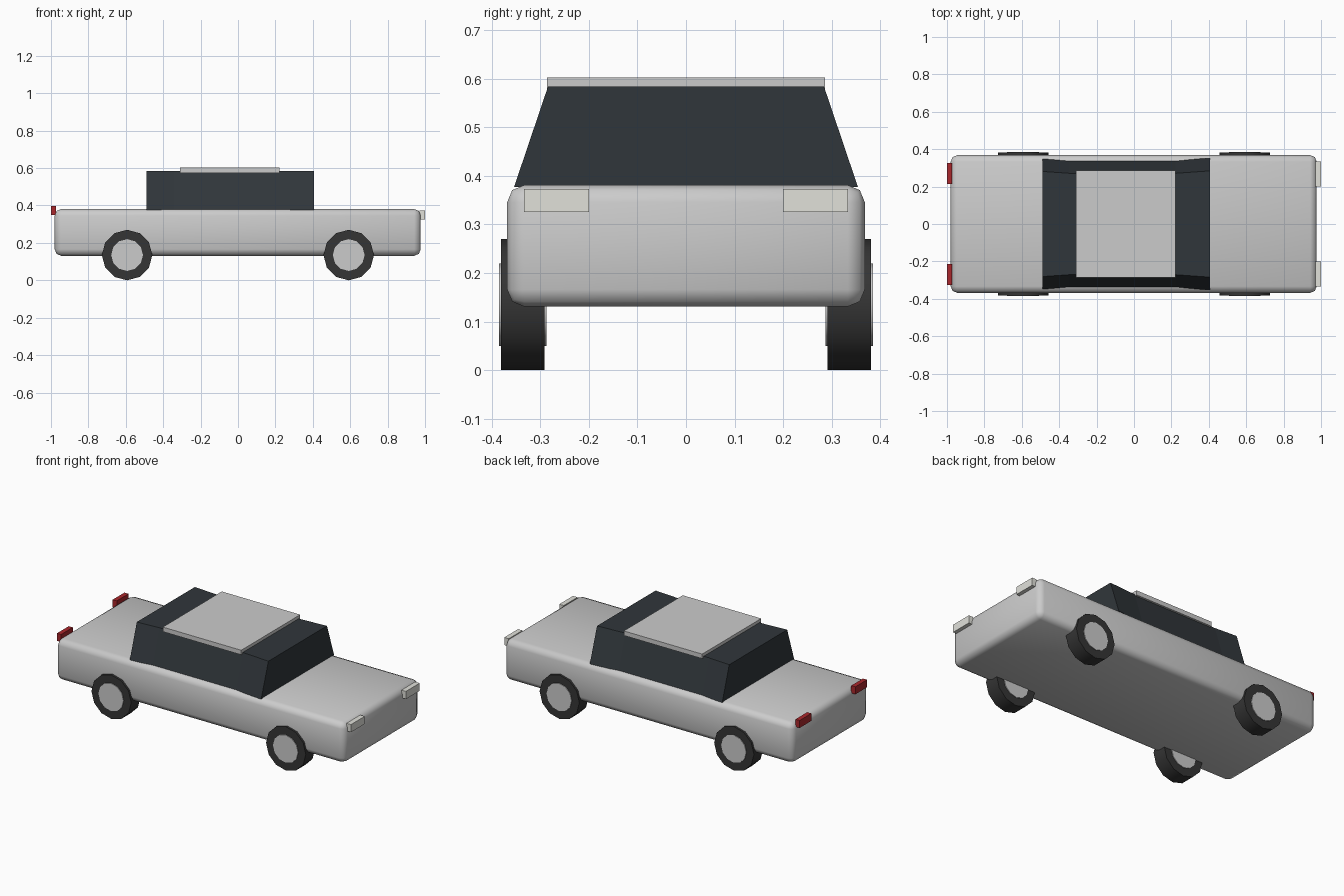
import bpy, bmesh
from math import radians

if "Cube" in bpy.data.objects:
    bpy.data.objects.remove(bpy.data.objects["Cube"])


def material(name, color):
    m = bpy.data.materials.new(name)
    m.diffuse_color = (*color, 1)
    m.use_nodes = True
    m.node_tree.nodes["Principled BSDF"].inputs["Base Color"].default_value = m.diffuse_color
    return m


GLASS = material("dark_glass", (0.03, 0.037, 0.043))
RUBBER = material("rubber", (0.035, 0.035, 0.035))
RED = material("red_lens", (0.4, 0.02, 0.025))
WHITE = material("clear_lens", (0.75, 0.75, 0.7))


def box(name, x, y, z, mat=None, bevel=0):
    """Box from (min, max) ranges, optionally rounded."""
    bpy.ops.mesh.primitive_cube_add(size=1, location=[sum(r) / 2 for r in (x, y, z)])
    ob = bpy.context.object
    ob.name = name
    ob.scale = [r[1] - r[0] for r in (x, y, z)]
    bpy.ops.object.transform_apply(location=False, rotation=False, scale=True)
    if mat:
        ob.data.materials.append(mat)
    if bevel:
        mod = ob.modifiers.new("rounded_edges", 'BEVEL')
        mod.width, mod.segments = bevel, 2
        ob.data.shade_smooth()
    return ob


def disc(name, x, y, r, width, sides, mat=None):
    """Cylinder with its axle along y, at axle height."""
    bpy.ops.mesh.primitive_cylinder_add(vertices=sides, radius=r, depth=width,
                                        location=(x, y, 0.135),
                                        rotation=(radians(90), 0, 0))
    ob = bpy.context.object
    ob.name = name
    if mat:
        ob.data.materials.append(mat)
    bpy.ops.object.shade_smooth_by_angle(angle=radians(40))


# Body and roof panel
box("body", (-0.98, 0.977), (-0.368, 0.368), (0.131, 0.381), bevel=0.035)
box("roof_panel", (-0.31, 0.222), (-0.286, 0.286), (0.575, 0.603))

# Cabin: trapezoid sections lofted along x, slightly pinched in the middle
sections = [(-0.49, 0.349, 0.281), (-0.345, 0.337, 0.271),
            (0.222, 0.337, 0.271), (0.405, 0.354, 0.284)]
bm = bmesh.new()
rings = [[bm.verts.new((x, y, z)) for y, z in
          ((-low, 0.377), (low, 0.377), (top, 0.584), (-top, 0.584))]
         for x, low, top in sections]
for a, b in zip(rings, rings[1:]):
    for i in range(4):
        j = (i + 1) % 4
        bm.faces.new((a[i], a[j], b[j], b[i]))
bm.faces.new(rings[0])
bm.faces.new(rings[-1])
bmesh.ops.recalc_face_normals(bm, faces=bm.faces)
mesh = bpy.data.meshes.new("cabin")
bm.to_mesh(mesh)
bm.free()
mesh.materials.append(GLASS)
bpy.context.collection.objects.link(bpy.data.objects.new("cabin", mesh))

# Wheels and lamps on both sides
for s, side in ((-1, "right"), (1, "left")):
    for x, end in ((-0.593, "rear"), (0.592, "front")):
        disc(f"{end}_{side}_tyre", x, s * 0.336, 0.135, 0.09, 12, RUBBER)
        disc(f"{end}_{side}_hub", x, s * 0.336, 0.085, 0.098, 12)
    lamp = sorted((s * 0.2, s * 0.333))
    box(f"{side}_headlight", (0.97, 1.0), lamp, (0.326, 0.373), WHITE)
    lamp = sorted((s * 0.213, s * 0.327))
    box(f"{side}_tail_light", (-1.0, -0.972), lamp, (0.35, 0.396), RED)
